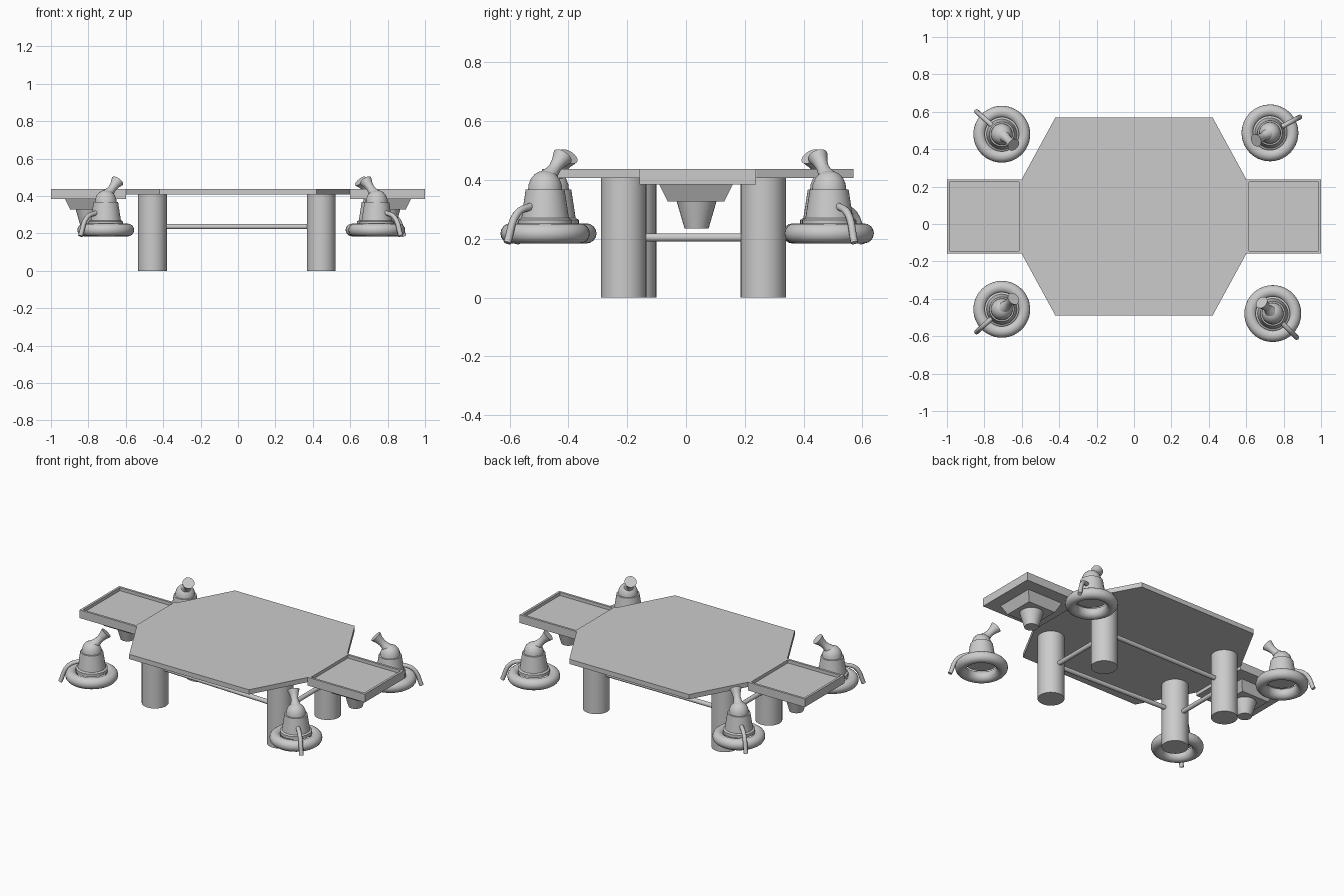
import bpy, bmesh, math
from mathutils import Vector, Matrix

if "Cube" in bpy.data.objects:
    bpy.data.objects.remove(bpy.data.objects["Cube"])

CY = 0.04  # table centre line in y


def finish(name, bm, smooth=False):
    bmesh.ops.recalc_face_normals(bm, faces=bm.faces)
    me = bpy.data.meshes.new(name)
    bm.to_mesh(me)
    bm.free()
    ob = bpy.data.objects.new(name, me)
    bpy.context.collection.objects.link(ob)
    if smooth:
        bpy.ops.object.select_all(action='DESELECT')
        ob.select_set(True)
        bpy.context.view_layer.objects.active = ob
        bpy.ops.object.shade_smooth_by_angle(angle=math.radians(35))
    return ob


def prism(bm, pts, z0, z1):
    f = bm.faces.new([bm.verts.new((x, y, z0)) for x, y in pts])
    r = bmesh.ops.extrude_face_region(bm, geom=[f])
    up = [v for v in r['geom'] if isinstance(v, bmesh.types.BMVert)]
    bmesh.ops.translate(bm, verts=up, vec=(0, 0, z1 - z0))
    return next(g for g in r['geom'] if isinstance(g, bmesh.types.BMFace))


def rect(cx, cy, hx, hy):
    return [(cx - hx, cy - hy), (cx + hx, cy - hy), (cx + hx, cy + hy), (cx - hx, cy + hy)]


def cone(bm, a, b, r1, r2, seg=32):
    a, b = Vector(a), Vector(b)
    rot = (b - a).to_track_quat('Z', 'Y').to_matrix().to_4x4()
    bmesh.ops.create_cone(bm, cap_ends=True, segments=seg, radius1=r1, radius2=r2,
                          depth=(b - a).length, matrix=Matrix.Translation((a + b) / 2) @ rot)


def lathe(bm, profile, matrix, closed=False, seg=40):
    vs = [bm.verts.new(matrix @ Vector((r, 0, z))) for r, z in profile]
    pairs = list(zip(vs, vs[1:] + vs[:1])) if closed else list(zip(vs, vs[1:]))
    es = [bm.edges.new(p) for p in pairs]
    axis = (matrix.to_3x3() @ Vector((0, 0, 1))).normalized()
    r = bmesh.ops.spin(bm, geom=vs + es, cent=matrix.translation, axis=axis,
                       angle=2 * math.pi, steps=seg)
    bmesh.ops.remove_doubles(bm, verts=bm.verts, dist=1e-5)


# table top
bm = bmesh.new()
prism(bm, [(-0.42, CY - .53), (0.42, CY - .53), (0.6, CY - .2), (0.6, CY + .2),
           (0.42, CY + .53), (-0.42, CY + .53), (-0.6, CY + .2), (-0.6, CY - .2)], .407, .437)
finish("table_top", bm)

# side trays with recess, tapered block and round foot
for s, side in ((-1, "left"), (1, "right")):
    bm = bmesh.new()
    top = prism(bm, rect(s * .8, CY, .2, .198), .385, .437)
    bmesh.ops.inset_individual(bm, faces=[top], thickness=.02)
    r = bmesh.ops.extrude_face_region(bm, geom=[top])
    bmesh.ops.delete(bm, geom=[top], context='FACES_ONLY')
    low = [v for v in r['geom'] if isinstance(v, bmesh.types.BMVert)]
    bmesh.ops.translate(bm, verts=low, vec=(0, 0, -.02))
    finish(side + "_tray", bm)

    bm = bmesh.new()
    f = prism(bm, rect(s * .8, CY - .006, .096, .096), .327, .386)
    bmesh.ops.scale(bm, verts=f.verts, vec=(1.31, 1.31, 1),
                    space=Matrix.Translation((-s * .8, -CY + .006, 0)))
    finish(side + "_tray_block", bm)

    bm = bmesh.new()
    cone(bm, (s * .8, CY - .004, .235), (s * .8, CY - .004, .328), .041, .068)
    finish(side + "_tray_foot", bm, True)

# legs
legs = {"front_left": (-.457, -.178), "front_right": (.445, -.212),
        "back_left": (-.457, .263), "back_right": (.445, .263)}
for n, (x, y) in legs.items():
    bm = bmesh.new()
    cone(bm, (x, y, 0), (x, y, .41), .077, .077)
    finish(n + "_leg", bm, True)

# stretcher rods between legs
for a, b, z in (("front_left", "front_right", .236), ("back_left", "back_right", .236),
                ("front_left", "back_left", .204), ("front_right", "back_right", .204)):
    bm = bmesh.new()
    cone(bm, (*legs[a], z), (*legs[b], z), .014, .014, 16)
    finish("stretcher_" + a + "_" + b, bm, True)

# four stools: ring, stepped body, flared spout facing the table, tail
BODY = [(0, .245), (.092, .245), (.092, .264), (.081, .27), (.066, .367), (.058, .368),
        (.056, .385), (.048, .405), (.035, .42), (.018, .429), (0, .431)]
SPOUT = [(0, 0), (.034, 0), (.024, .03), (.021, .05), (.025, .075), (.035, .104), (0, .104)]
stools = {"back_left": (-.707, .48, -42), "back_right": (.727, .487, -152),
          "front_left": (-.707, -.456, 42), "front_right": (.742, -.479, 135)}
for n, (x, y, ang) in stools.items():
    place = Matrix.Translation((x, y, 0)) @ Matrix.Rotation(math.radians(ang), 4, 'Z')
    ring = [(.118 + .034 * math.cos(t * math.pi / 8), .218 + .034 * math.sin(t * math.pi / 8))
            for t in range(16)]
    bm = bmesh.new()
    lathe(bm, ring, place, closed=True)
    finish(n + "_stool_ring", bm, True)

    bm = bmesh.new()
    lathe(bm, BODY, place)
    finish(n + "_stool_body", bm, True)

    tilt = Matrix.Translation((.012, 0, .405)) @ Matrix.Rotation(math.radians(44), 4, 'Y')
    bm = bmesh.new()
    lathe(bm, SPOUT, place @ tilt, seg=28)
    finish(n + "_stool_spout", bm, True)

    # curved tail swept along a path
    cu = bpy.data.curves.new(n + "_tail_path", 'CURVE')
    cu.dimensions = '3D'
    cu.bevel_depth = .013
    cu.bevel_resolution = 2
    cu.resolution_u = 5
    cu.use_fill_caps = True
    sp = cu.splines.new('BEZIER')
    pts = [(-.06, .312), (-.135, .285), (-.182, .186)]
    sp.bezier_points.add(len(pts) - 1)
    for bp, (r, z) in zip(sp.bezier_points, pts):
        bp.co = (r, 0, z)
        bp.handle_left_type = bp.handle_right_type = 'AUTO'
    ob = bpy.data.objects.new(n + "_stool_tail", cu)
    ob.matrix_world = place
    bpy.context.collection.objects.link(ob)
